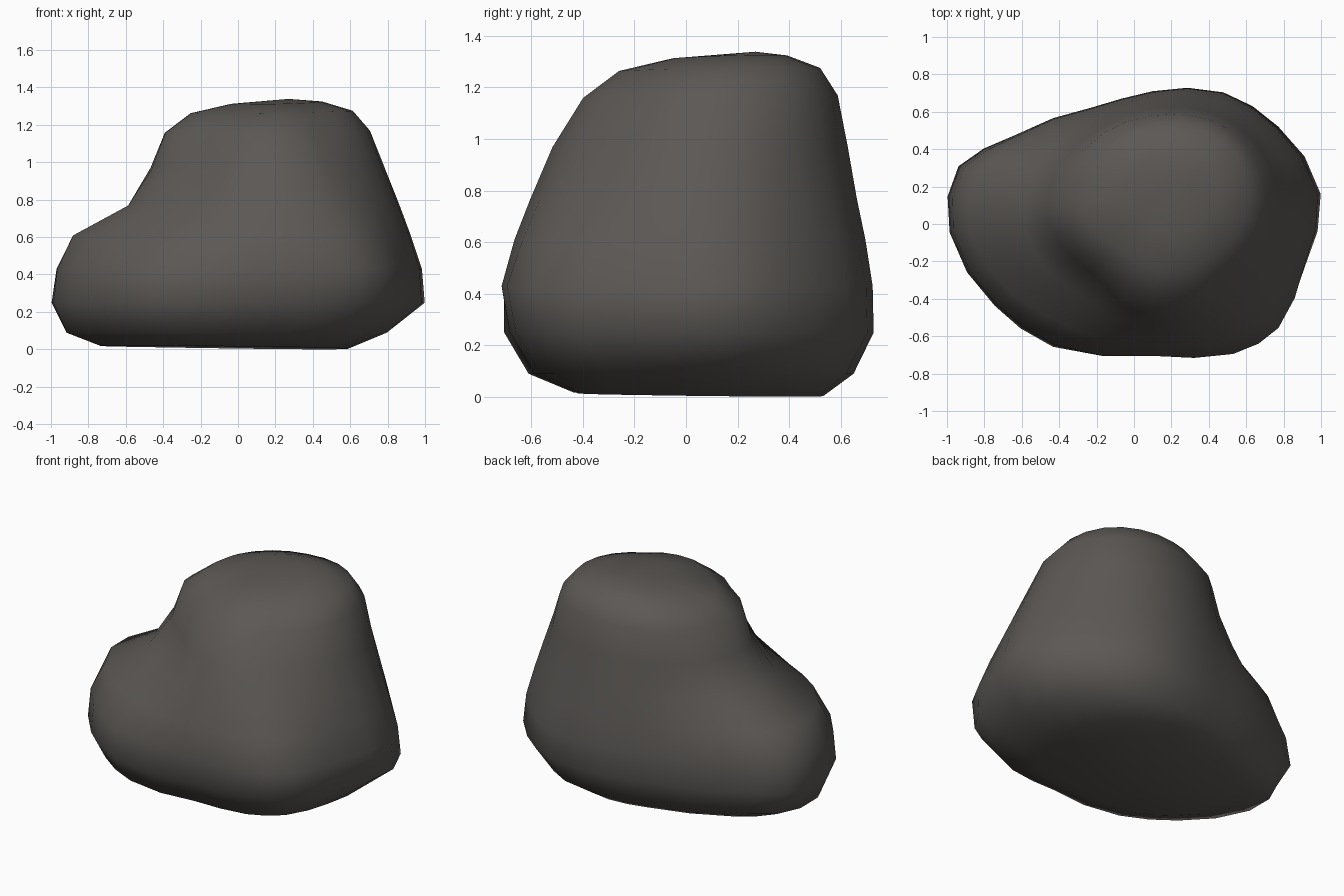
import bpy, bmesh, math

if "Cube" in bpy.data.objects:
    bpy.data.objects.remove(bpy.data.objects["Cube"])

# Horizontal sections as radii about a vertical axis, at these angles
CX, CY = 0.10, 0.05
ANGLES = [7, 35, 60, 90, 120, 150, 166, 185, 210, 233, 270, 300, 318, 342]
FOOT = [.70, .69, .66, .59, .60, .78, .98, 1.02, .89, .78, .64, .71, .74, .70]
WIDE = [.905, .82, .755, .66, .66, .85, 1.07, 1.09, .975, .885, .735, .82, .89, .86]
BELLY = [.89, .80, .75, .655, .655, .84, 1.04, 1.07, .96, .87, .755, .86, .905, .855]
LEDGE = [.83, .76, .71, .635, .62, .785, .95, .985, .86, .75, .71, .79, .82, .80]
STEP = [.77, .72, .67, .605, .585, .66, .68, .69, .63, .575, .645, .71, .73, .74]
NECK = [.69, .67, .63, .57, .54, .56, .57, .56, .48, .455, .565, .605, .61, .65]
CROWN = [.61, .63, .59, .53, .51, .50, .49, .49, .43, .39, .45, .48, .49, .56]

# section, height, scale, shift x, shift y, tilt
LEVELS = [
    (FOOT, 0.018, .77, -.05, .02, -.012),
    (FOOT, 0.10, 1, 0, 0, 0),
    (WIDE, 0.26, 1, 0, 0, 0),
    (BELLY, 0.44, 1, 0, 0, 0),
    (LEDGE, 0.62, 1, 0, 0, 0),
    (STEP, 0.78, 1, 0, 0, 0),
    (NECK, 0.98, 1, 0, 0, 0),
    (CROWN, 1.175, 1, 0, 0, .01),
    (CROWN, 1.28, .79, .035, .045, .015),
    (CROWN, 1.327, .45, .08, .10, .025),
]


def refine(values, period=0):
    """Double the samples of a closed loop with cubic midpoints."""
    n, out = len(values), []
    for i in range(n):
        a, b, c, d = (values[(i + k) % n] + period * ((i + k) // n) for k in (-1, 0, 1, 2))
        out += [b, (9 * (b + c) - a - d) / 16]
    return out


angles = [math.radians(a) for a in refine(ANGLES, 360)]
bm = bmesh.new()
rings = []
for section, z, s, dx, dy, tilt in LEVELS:
    ring = []
    for a, r in zip(angles, refine(section)):
        x = CX + dx + s * r * math.cos(a)
        y = CY + dy + s * r * math.sin(a)
        ring.append(bm.verts.new((x, y, z + tilt * (x + y - .3))))
    rings.append(ring)

# Side walls, base and crown
n = len(angles)
for lo, hi in zip(rings, rings[1:]):
    for i in range(n):
        j = (i + 1) % n
        bm.faces.new((lo[i], lo[j], hi[j], hi[i]))
bm.faces.new(rings[0][::-1])
peak = bm.verts.new((0.27, 0.27, 1.35))
for i in range(n):
    bm.faces.new((rings[-1][i], rings[-1][(i + 1) % n], peak))

# Stand it on the ground
low = min(v.co.z for v in bm.verts)
for v in bm.verts:
    v.co.z -= low
for f in bm.faces:
    f.smooth = True

mesh = bpy.data.meshes.new("boulder")
bm.to_mesh(mesh)
bm.free()
boulder = bpy.data.objects.new("boulder", mesh)
bpy.context.collection.objects.link(boulder)

# Dark stone colour
stone = bpy.data.materials.new("dark_stone")
stone.diffuse_color = (0.105, 0.097, 0.09, 1)
stone.use_nodes = True
stone.node_tree.nodes["Principled BSDF"].inputs["Base Color"].default_value = stone.diffuse_color
mesh.materials.append(stone)
